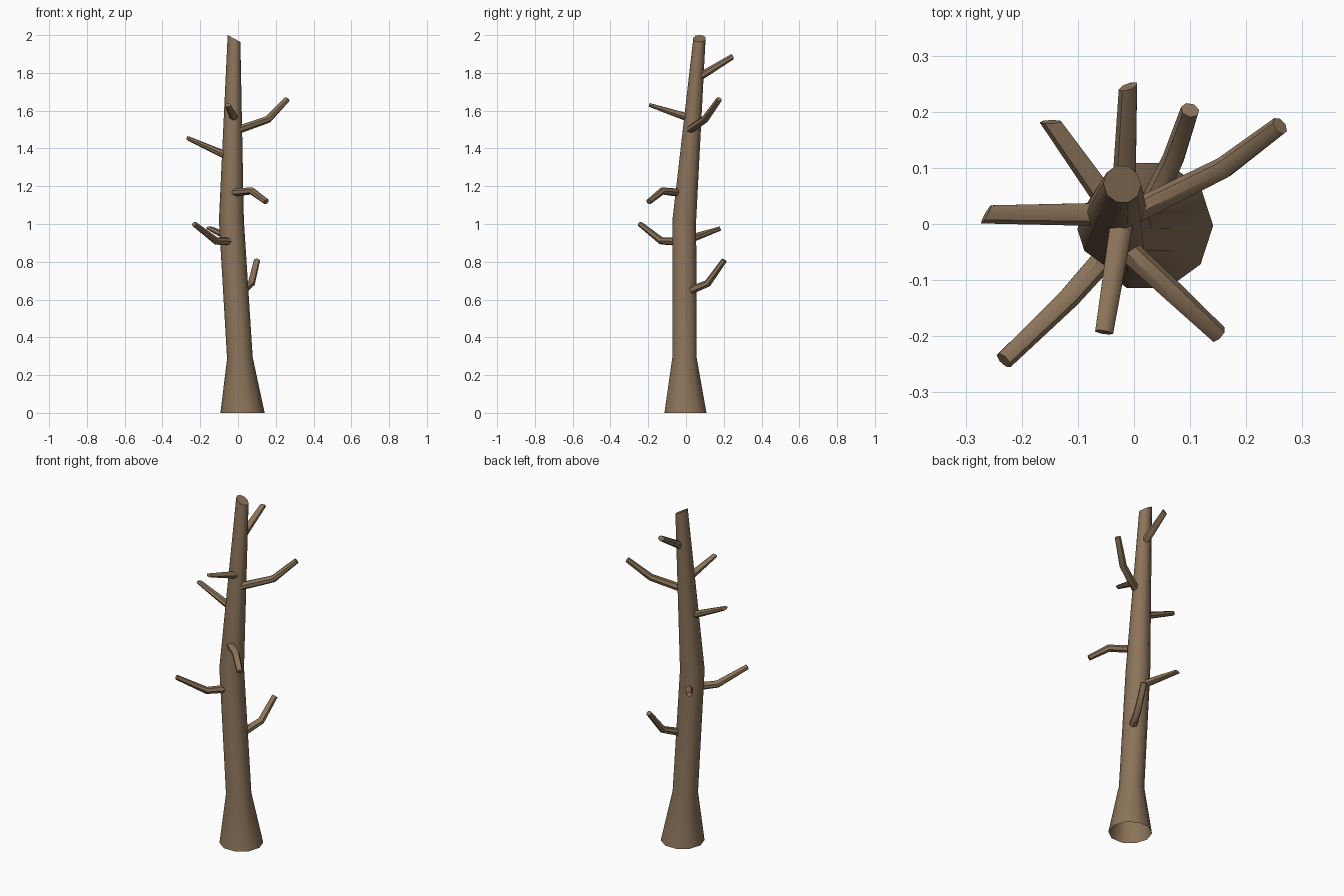
import bpy, bmesh, math
from mathutils import Vector

if "Cube" in bpy.data.objects:
    bpy.data.objects.remove(bpy.data.objects["Cube"])

bark = bpy.data.materials.new("brown bark")
bark.diffuse_color = (0.26, 0.172, 0.1, 1)
bark.use_nodes = True
bark.node_tree.nodes["Principled BSDF"].inputs["Base Color"].default_value = bark.diffuse_color


def tube(name, pts, radii, sides, flat=1.0, end_normal=None, start_normal=None, ref=None):
    """Swept tube with a capped tip; flat thins the tip, the normals slant the ends."""
    pts = [Vector(p) for p in pts]
    last = len(pts) - 1
    bm = bmesh.new()
    rings = []
    for i, (c, r) in enumerate(zip(pts, radii)):
        a = (c - pts[i - 1]).normalized() if i > 0 else Vector()
        b = (pts[i + 1] - c).normalized() if i < last else Vector()
        t = (a + b).normalized()
        u = ref - t * ref.dot(t) if ref else Vector((0, 0, 1)).cross(t)
        u.normalize()
        v = t.cross(u)
        n = Vector(start_normal) if i == 0 and start_normal else t
        if i == last and end_normal:
            n = Vector(end_normal)
        k = flat if i == last else 1.0
        ring = []
        for j in range(sides):
            ang = 2 * math.pi * j / sides
            d = u * math.cos(ang) * r + v * math.sin(ang) * r * k
            d -= t * (d.dot(n) / t.dot(n))   # slide along the axis onto the cut plane
            ring.append(bm.verts.new(c + d))
        rings.append(ring)
    for r0, r1 in zip(rings, rings[1:]):
        for j in range(sides):
            m = (j + 1) % sides
            bm.faces.new((r0[j], r0[m], r1[m], r1[j]))
    bm.faces.new(rings[-1])
    mesh = bpy.data.meshes.new(name)
    bm.to_mesh(mesh)
    bm.free()
    mesh.materials.append(bark)
    ob = bpy.data.objects.new(name, mesh)
    bpy.context.collection.objects.link(ob)
    bpy.context.view_layer.objects.active = ob
    ob.select_set(True)
    bpy.ops.object.shade_smooth_by_angle(angle=math.radians(50))
    ob.select_set(False)


# trunk: flared open base, slight bend, slanted cut top
tube("trunk",
     [(0.024, -0.003, 0), (0.01, -0.008, 0.29), (-0.035, -0.009, 1.02), (-0.021, 0.071, 1.982)],
     [0.117, 0.068, 0.066, 0.034], 10,
     start_normal=(0, 0, 1), end_normal=(0.48, 0, 0.87), ref=Vector((1, 0, 0)))

# branches: path, tip thinness, tip cut direction
branches = {
    "branch_top_back": ([(-0.017, 0.065, 1.775), (-0.01, 0.245, 1.885)], 0.9, (-0.35, 0.93, 0.4)),
    "branch_right": ([(-0.01, 0.015, 1.495), (0.16, 0.1, 1.555), (0.26, 0.175, 1.66)], 0.9, None),
    "branch_left": ([(-0.045, 0.018, 1.355), (-0.263, 0.018, 1.453)], 0.7, (-0.8, 0.5, 0.2)),
    "branch_upper_front": ([(-0.02, 0.02, 1.56), (-0.054, -0.193, 1.63)], 0.6, None),
    "branch_front_right": ([(-0.03, -0.03, 1.165), (0.073, -0.125, 1.175), (0.15, -0.197, 1.118)], 0.9, None),
    "branch_front_left": ([(-0.04, -0.045, 0.908), (-0.115, -0.13, 0.91), (-0.232, -0.243, 1.0)], 0.8, None),
    "branch_back_left": ([(-0.04, 0.03, 0.925), (-0.148, 0.182, 0.977)], 0.7, (0, 1, 0.3)),
    "branch_low_back": ([(0.03, 0.03, 0.65), (0.07, 0.115, 0.685), (0.1, 0.203, 0.808)], 0.9, None),
}
for name, (path, flat, cut) in branches.items():
    radii = [0.022, 0.017] if len(path) == 2 else [0.022, 0.02, 0.017]
    tube(name, path, radii, 7, flat=flat, end_normal=cut)
